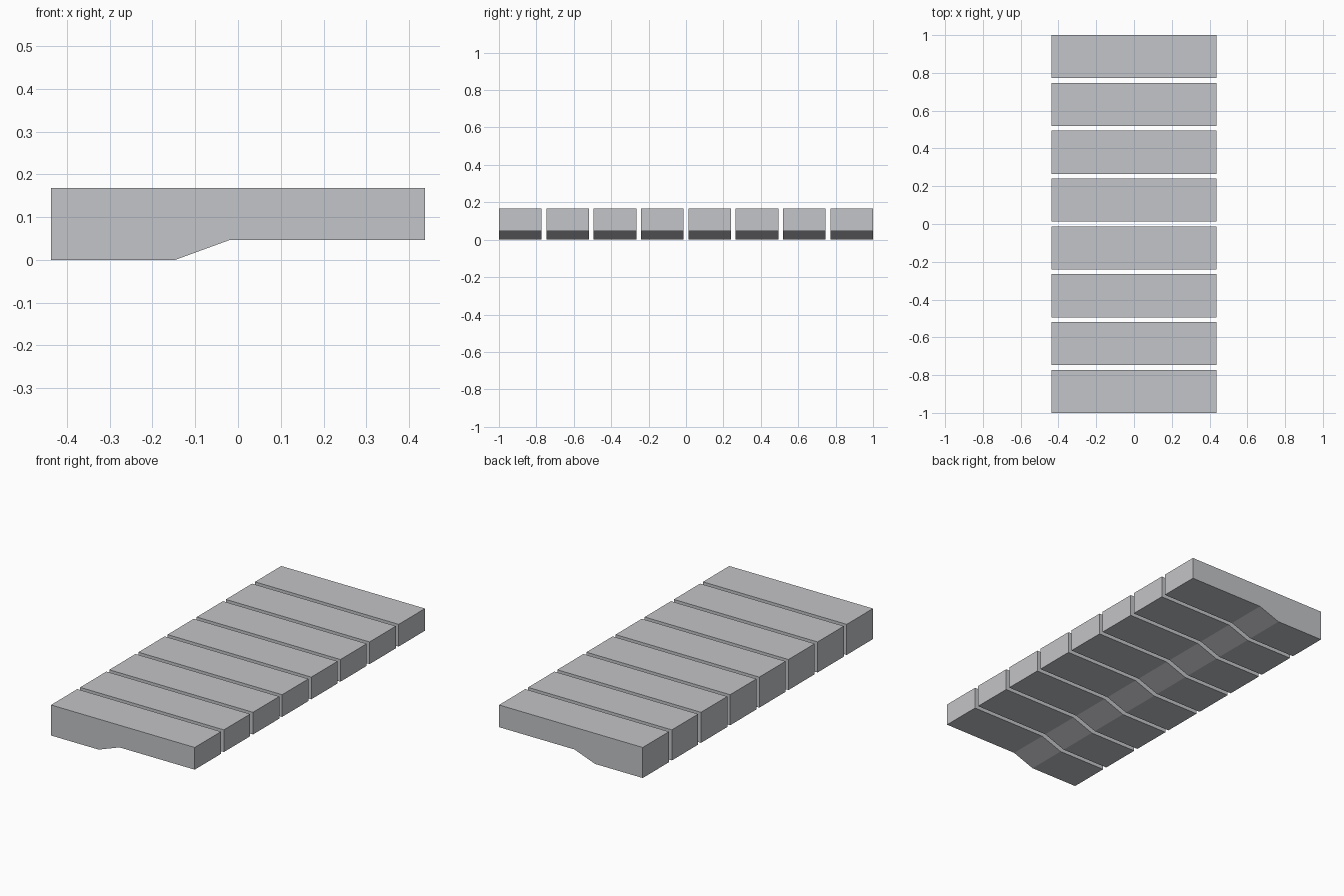
import bpy
import bmesh

if "Cube" in bpy.data.objects:
    bpy.data.objects.remove(bpy.data.objects["Cube"])

COUNT = 8
WIDTH = 0.228
PITCH = (2.0 - WIDTH) / (COUNT - 1)

# Side profile (x, z): thick end, sloped step, thinner end
PROFILE = [(-0.437, 0.0), (-0.147, 0.0), (-0.021, 0.046),
           (0.437, 0.046), (0.437, 0.168), (-0.437, 0.168)]

grey = bpy.data.materials.new("light grey")
grey.diffuse_color = (0.55, 0.555, 0.58, 1.0)
grey.use_nodes = True
grey.node_tree.nodes["Principled BSDF"].inputs["Base Color"].default_value = grey.diffuse_color


def plank(name, y):
    """Extrude the profile along y into one plank."""
    bm = bmesh.new()
    face = bm.faces.new([bm.verts.new((x, y, z)) for x, z in PROFILE])
    out = bmesh.ops.extrude_face_region(bm, geom=[face])
    moved = [v for v in out["geom"] if isinstance(v, bmesh.types.BMVert)]
    bmesh.ops.translate(bm, verts=moved, vec=(0, WIDTH, 0))
    bmesh.ops.recalc_face_normals(bm, faces=bm.faces)
    mesh = bpy.data.meshes.new(name)
    bm.to_mesh(mesh)
    bm.free()
    mesh.materials.append(grey)
    bpy.context.collection.objects.link(bpy.data.objects.new(name, mesh))


# Row of separate planks with narrow gaps
for i in range(COUNT):
    plank(f"plank_{i + 1}", -1.0 + i * PITCH)
